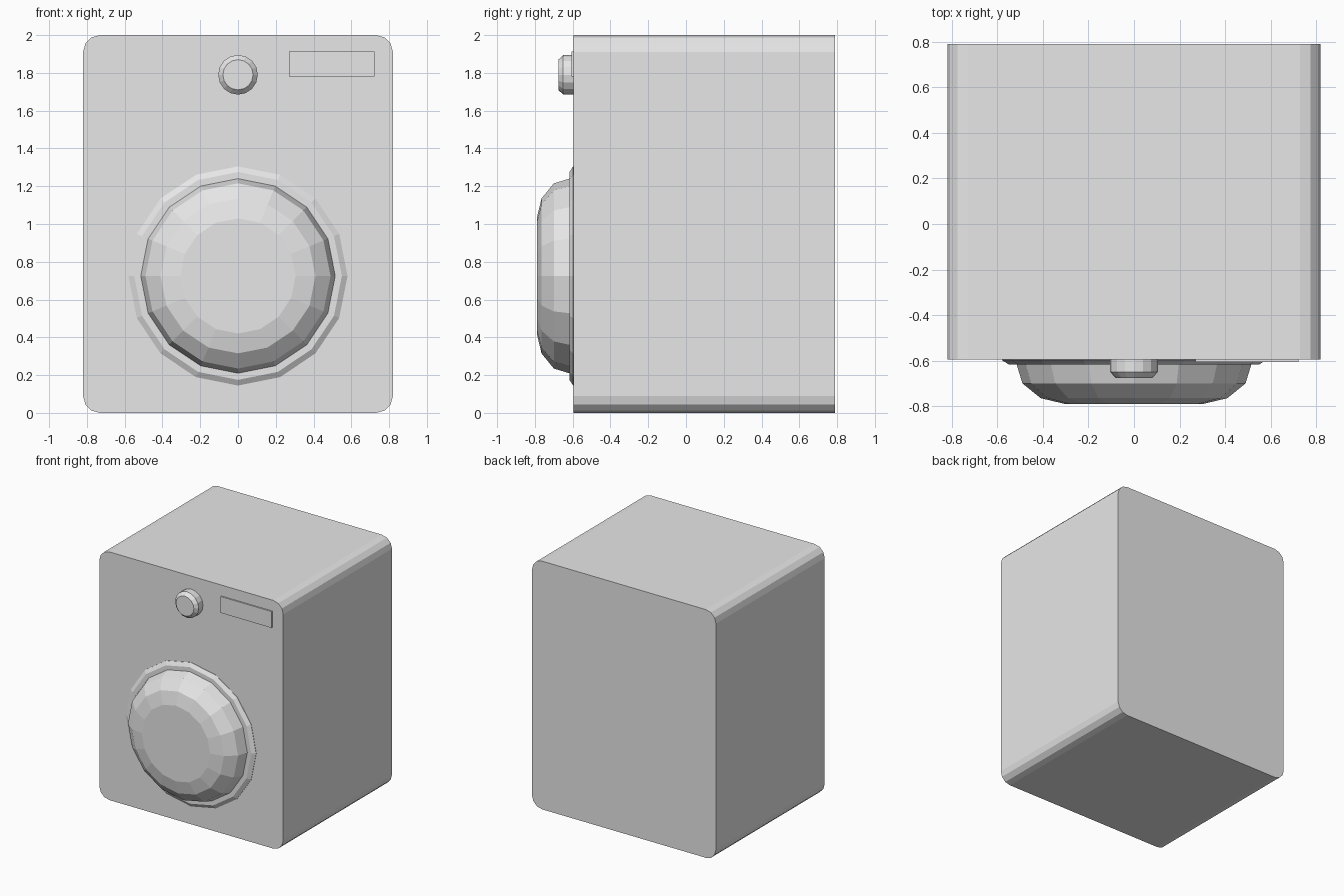
import bpy
import bmesh
from math import cos, sin, pi
from mathutils import Vector

if "Cube" in bpy.data.objects:
    bpy.data.objects.remove(bpy.data.objects["Cube"])

FRONT = -0.595
BACK = 0.79

grey = bpy.data.materials.new("light grey")
grey.use_nodes = True
grey.diffuse_color = (0.8, 0.8, 0.8, 1)
grey.node_tree.nodes["Principled BSDF"].inputs["Base Color"].default_value = (0.8, 0.8, 0.8, 1)


def finish(name, bm):
    bmesh.ops.recalc_face_normals(bm, faces=bm.faces)
    mesh = bpy.data.meshes.new(name)
    bm.to_mesh(mesh)
    bm.free()
    mesh.materials.append(grey)
    obj = bpy.data.objects.new(name, mesh)
    bpy.context.collection.objects.link(obj)
    return obj


def box(name, low, high, bevel=0):
    """Box between two corners, with optional rounding of its depth edges."""
    low, high = Vector(low), Vector(high)
    bm = bmesh.new()
    bmesh.ops.create_cube(bm, size=1)
    bmesh.ops.scale(bm, vec=high - low, verts=bm.verts)
    bmesh.ops.translate(bm, vec=(low + high) / 2, verts=bm.verts)
    if bevel:
        edges = [e for e in bm.edges
                 if abs(e.verts[0].co.y - e.verts[1].co.y) > 0.1]
        bmesh.ops.bevel(bm, geom=edges, offset=bevel, segments=3,
                        profile=0.5, affect='EDGES')
    return finish(name, bm)


def turned(name, z, profile, sides=16):
    """Faceted part turned about the y axis from (radius, y) points."""
    bm = bmesh.new()
    angles = [2 * pi * i / sides for i in range(sides)]
    rings = [[bm.verts.new((r * sin(a), y, z + r * cos(a))) for a in angles]
             for r, y in profile]
    for a, b in zip(rings, rings[1:]):
        for i in range(sides):
            j = (i + 1) % sides
            bm.faces.new((a[i], a[j], b[j], b[i]))
    bm.faces.new(rings[0])
    bm.faces.new(rings[-1])
    return finish(name, bm)


# Cabinet with rounded long edges
box("cabinet", (-0.82, FRONT, 0), (0.82, BACK, 2), bevel=0.09)

# Round door: bevelled rim and domed window
turned("door_rim", 0.725, [(0.58, FRONT + 0.01), (0.58, FRONT - 0.003),
                           (0.55, -0.617), (0.5, -0.617)])
turned("door_dome", 0.725, [(0.515, -0.61), (0.515, -0.618), (0.49, -0.7),
                            (0.41, -0.765), (0.305, -0.79)])

# Control knob and display panel
turned("control_knob", 1.79, [(0.105, FRONT + 0.01), (0.105, -0.65),
                              (0.08, -0.676)])
box("display_panel", (0.27, -0.606, 1.78), (0.723, FRONT + 0.01, 1.912))
